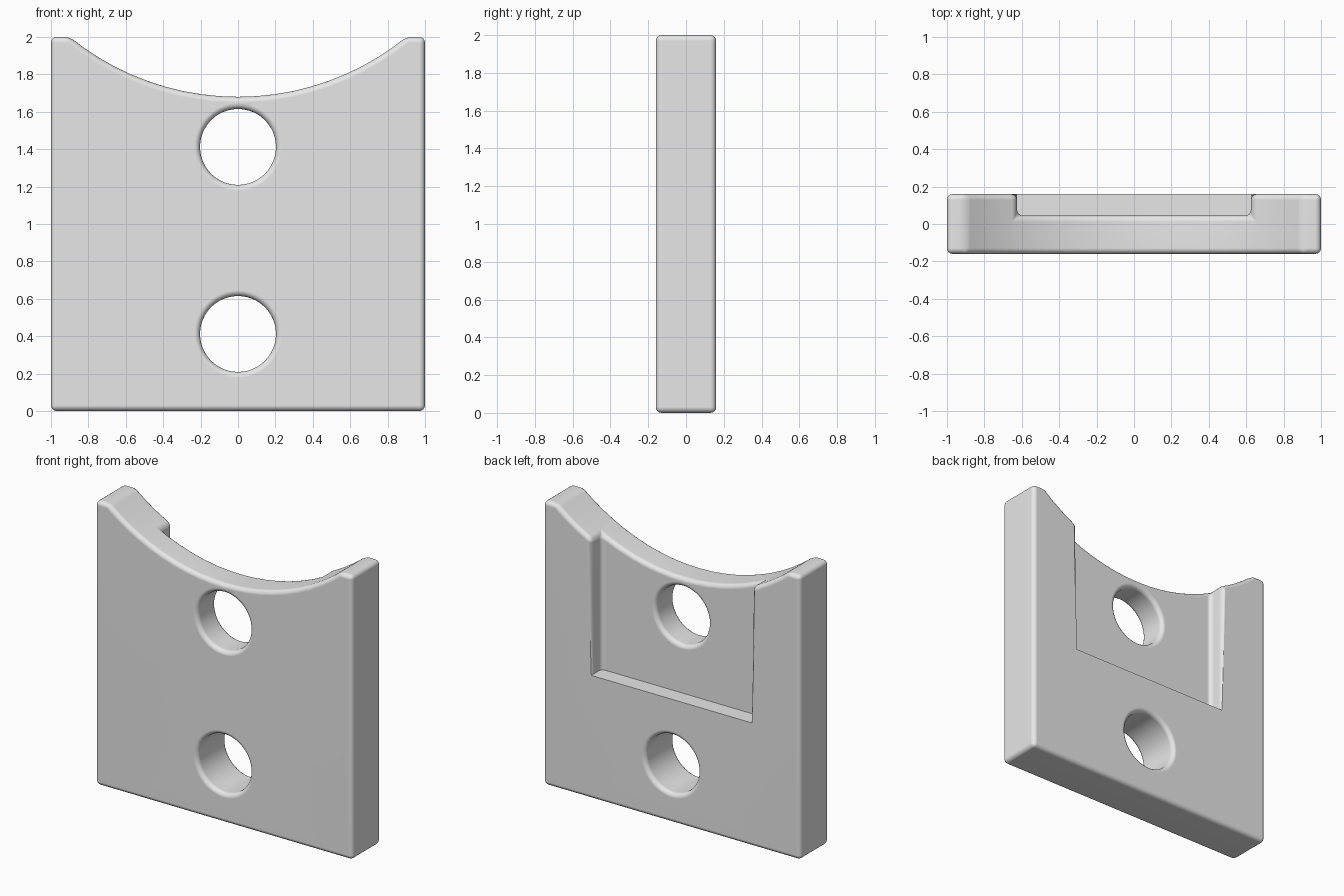
import bpy
import bmesh
import math
from mathutils import Matrix

HALF_DEPTH = 0.16
ROUND = 0.031
RECESS_X, RECESS_Y, RECESS_Z = 0.625, 0.045, 0.87

if "Cube" in bpy.data.objects:
    bpy.data.objects.remove(bpy.data.objects["Cube"], do_unlink=True)

grey = bpy.data.materials.new("plain_grey")
grey.use_nodes = True
colour = (0.8, 0.8, 0.8, 1)
grey.diffuse_color = colour
grey.node_tree.nodes["Principled BSDF"].inputs["Base Color"].default_value = colour


def add_object(name, bm):
    bmesh.ops.recalc_face_normals(bm, faces=bm.faces)
    mesh = bpy.data.meshes.new(name)
    bm.to_mesh(mesh)
    bm.free()
    obj = bpy.data.objects.new(name, mesh)
    bpy.context.collection.objects.link(obj)
    mesh.materials.append(grey)
    return obj


# Plate outline with the concave saddle along its top
notch_half, notch_low = 0.9, 1.68
drop = 2 - notch_low
radius = (notch_half ** 2 + drop ** 2) / (2 * drop)
sweep = math.asin(notch_half / radius)
steps = 20
outline = [(-1, 2), (-1, 0), (1, 0), (1, 2)]
for i in range(steps + 1):
    a = sweep * (1 - 2 * i / steps)
    outline.append((radius * math.sin(a), notch_low + radius * (1 - math.cos(a))))

bm = bmesh.new()
face = bm.faces.new([bm.verts.new((x, -HALF_DEPTH, z)) for x, z in outline])
grown = bmesh.ops.extrude_face_region(bm, geom=[face])["geom"]
bmesh.ops.translate(bm, vec=(0, 2 * HALF_DEPTH, 0),
                    verts=[v for v in grown if isinstance(v, bmesh.types.BMVert)])
plate = add_object("saddle_plate", bm)

# Cutters: two bolt holes and the rear recess, open at the top
cutters = []
for name, z in (("lower_hole_cutter", 0.412), ("upper_hole_cutter", 1.412)):
    bm = bmesh.new()
    bmesh.ops.create_cone(bm, cap_ends=True, segments=48, radius1=0.203, radius2=0.203,
                          depth=1, matrix=Matrix.Translation((0, 0, z))
                          @ Matrix.Rotation(math.pi / 2, 4, "X"))
    cutters.append(add_object(name, bm))
bm = bmesh.new()
bmesh.ops.create_cube(bm, size=1, matrix=Matrix.Translation((0, RECESS_Y + 0.5, RECESS_Z + 1))
                      @ Matrix.Diagonal((2 * RECESS_X, 1, 2, 1)))
cutters.append(add_object("recess_cutter", bm))

bpy.ops.object.select_all(action="DESELECT")
bpy.context.view_layer.objects.active = plate
plate.select_set(True)
for cutter in cutters:
    cut = plate.modifiers.new(cutter.name, "BOOLEAN")
    cut.operation = "DIFFERENCE"
    cut.solver = "EXACT"
    cut.object = cutter
    bpy.ops.object.modifier_apply(modifier=cut.name)
for cutter in cutters:
    bpy.data.objects.remove(cutter, do_unlink=True)


# Round every hard edge except the short lower corners of the recess
def is_recess_corner(edge):
    return all(abs(abs(v.co.x) - RECESS_X) < 0.002 and abs(v.co.z - RECESS_Z) < 0.002
               for v in edge.verts)


bm = bmesh.new()
bm.from_mesh(plate.data)
bmesh.ops.remove_doubles(bm, verts=bm.verts, dist=0.0005)
hard = [e for e in bm.edges if len(e.link_faces) == 2
        and e.calc_face_angle() > math.radians(30) and not is_recess_corner(e)]
bmesh.ops.bevel(bm, geom=hard, offset=ROUND, offset_type="OFFSET", segments=4,
                profile=0.5, affect="EDGES", clamp_overlap=False)
bm.to_mesh(plate.data)
bm.free()

# Smooth rounds between flat faces
bpy.ops.object.shade_smooth_by_angle(angle=math.radians(35))
plate.modifiers.new("even_shading", "WEIGHTED_NORMAL").keep_sharp = True
